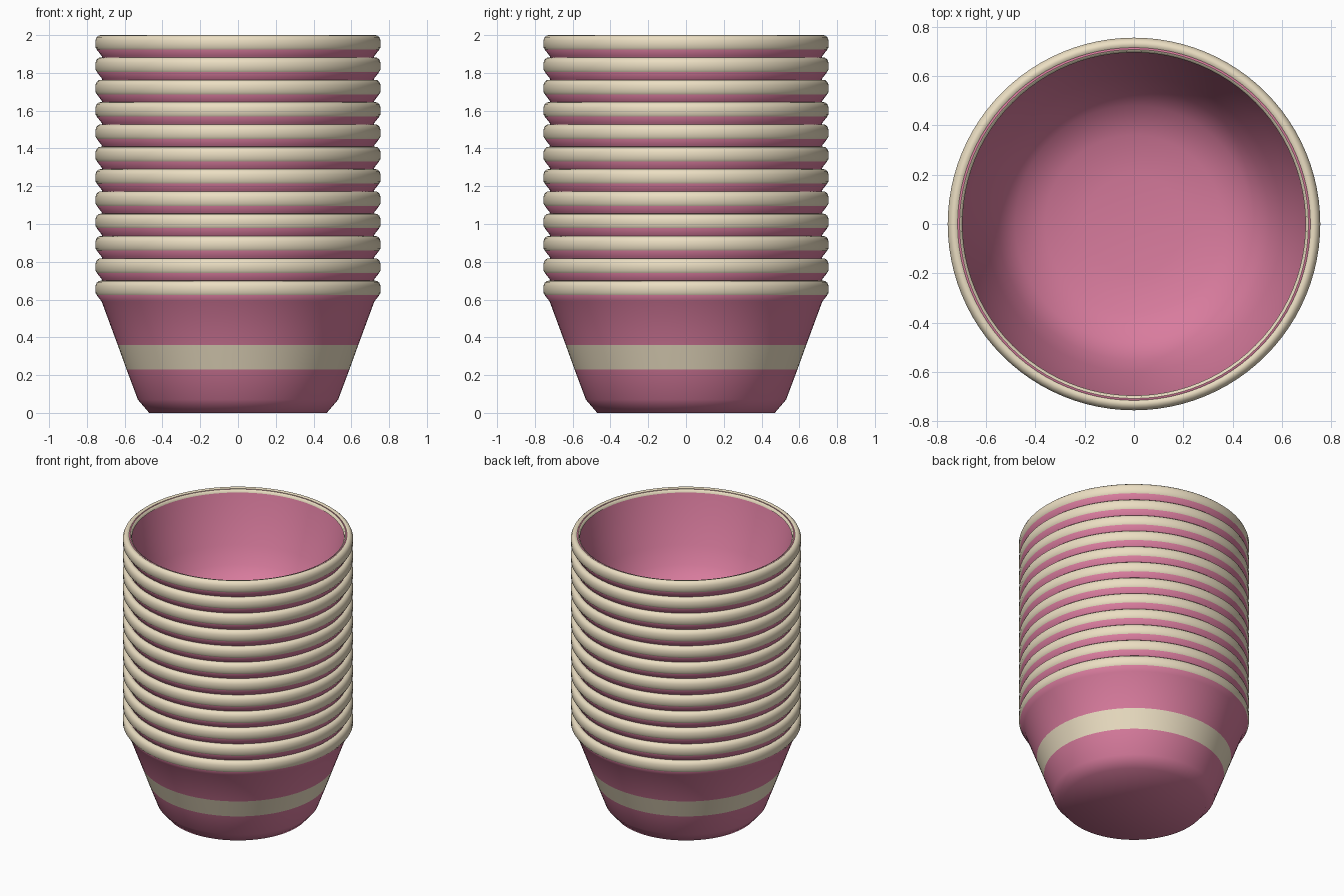
import bpy, bmesh, math

if "Cube" in bpy.data.objects:
    bpy.data.objects.remove(bpy.data.objects["Cube"])

SEGMENTS = 96
COUNT = 12
CUP_HEIGHT = 0.70
PITCH = (2.0 - CUP_HEIGHT) / (COUNT - 1)


def material(name, color):
    m = bpy.data.materials.new(name)
    m.diffuse_color = color
    m.use_nodes = True
    m.node_tree.nodes["Principled BSDF"].inputs["Base Color"].default_value = m.diffuse_color
    return m


PINK = material("pink_glaze", (0.69, 0.20, 0.34, 1))
CREAM = material("cream_glaze", (0.83, 0.73, 0.54, 1))


def lathe(name, profile, mats, cream_spans=(), closed=False, angle=55):
    """Spin an (r, z) profile about z; spans listed in cream_spans use slot 1."""
    bm = bmesh.new()
    rings = []
    for r, z in profile:
        if r == 0:
            rings.append([bm.verts.new((0, 0, z))] * SEGMENTS)
        else:
            rings.append([bm.verts.new((r * math.cos(2 * math.pi * i / SEGMENTS),
                                        r * math.sin(2 * math.pi * i / SEGMENTS), z))
                          for i in range(SEGMENTS)])
    n = len(rings)
    for k in range(n if closed else n - 1):
        a, b = rings[k], rings[(k + 1) % n]
        for i in range(SEGMENTS):
            j = (i + 1) % SEGMENTS
            quad = list(dict.fromkeys((a[i], a[j], b[j], b[i])))
            bm.faces.new(quad).material_index = 1 if k in cream_spans else 0
    bmesh.ops.recalc_face_normals(bm, faces=bm.faces)
    me = bpy.data.meshes.new(name)
    bm.to_mesh(me)
    bm.free()
    for m in mats:
        me.materials.append(m)
    ob = bpy.data.objects.new(name, me)
    bpy.context.collection.objects.link(ob)
    bpy.ops.object.select_all(action='DESELECT')
    ob.select_set(True)
    bpy.context.view_layer.objects.active = ob
    bpy.ops.object.shade_smooth_by_angle(angle=math.radians(angle))
    return ob


# Cup wall: outside from base to flared lip, then inside down to a rounded floor
body_profile = [
    (0, 0), (0.47, 0), (0.53, 0.07), (0.59, 0.23), (0.637, 0.36),
    (0.722, 0.59), (0.747, 0.622), (0.735, 0.67), (0.715, 0.692),
    (0.705, 0.692), (0.698, 0.66), (0.655, 0.50), (0.60, 0.34), (0.55, 0.22),
    (0.48, 0.13), (0.36, 0.075), (0.20, 0.053), (0, 0.047),
]
body = lathe("cup_body_1", body_profile, (PINK, CREAM), cream_spans=(3,))

# Rolled outer rim
rim_profile = [
    (0.715, 0.694), (0.725, 0.70), (0.737, 0.698), (0.748, 0.689),
    (0.755, 0.672), (0.755, 0.635), (0.746, 0.622), (0.72, 0.625),
]
rim = lathe("cup_rim_1", rim_profile, (CREAM,), closed=True)

# Thin cream line just inside the lip
line_profile = [(0.707, 0.694), (0.699, 0.690), (0.695, 0.675), (0.705, 0.675)]
line = lathe("inner_lip_line_1", line_profile, (CREAM,), closed=True)

# Stack the cups
for n in range(1, COUNT):
    for part in (body, rim, line):
        copy = part.copy()
        copy.name = part.name[:-1] + str(n + 1)
        copy.location.z = n * PITCH
        bpy.context.collection.objects.link(copy)
